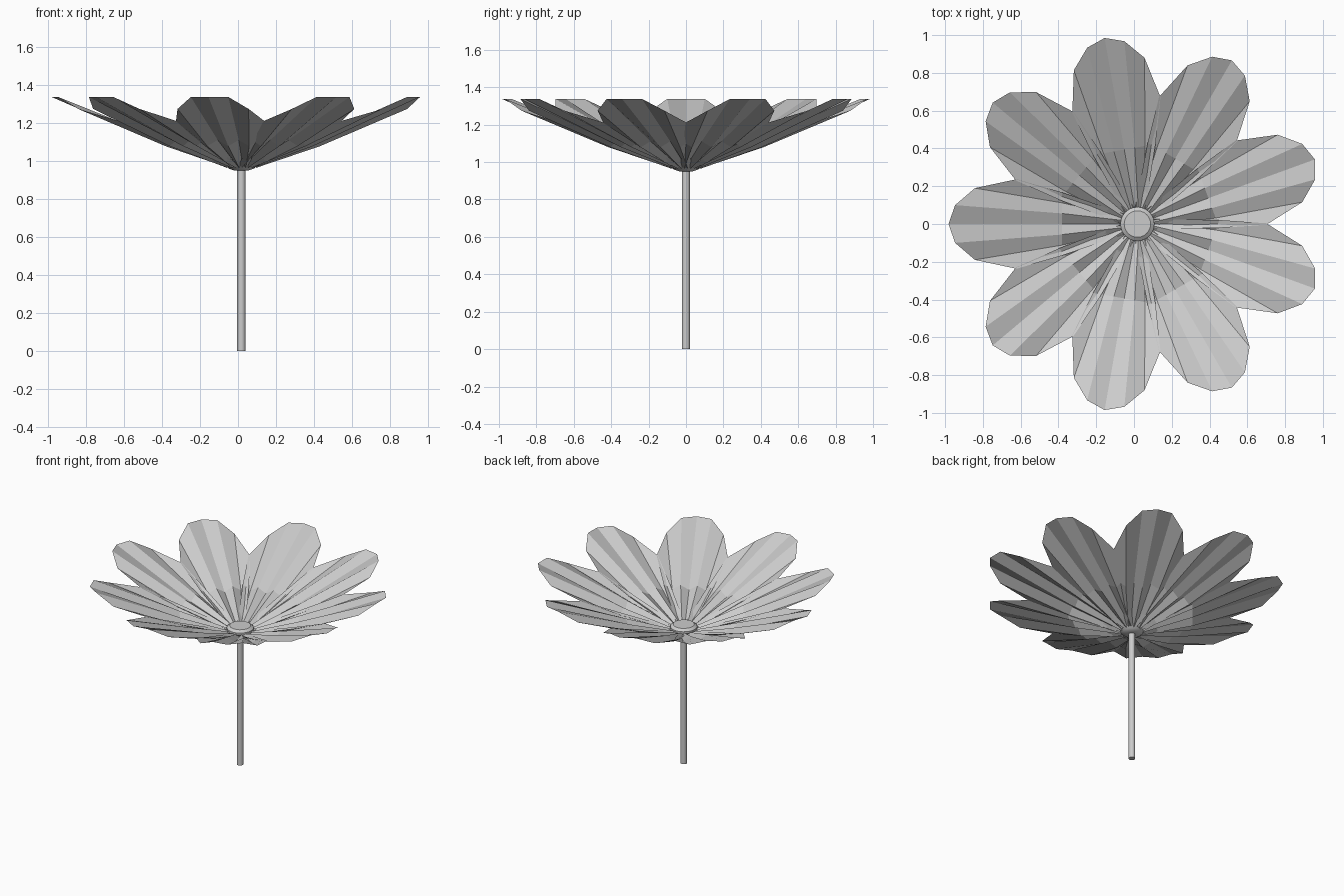
import bpy, bmesh, math

cube = bpy.data.objects.get("Cube")
if cube:
    bpy.data.objects.remove(cube, do_unlink=True)

CENTRE_X = 0.018
PETALS = 9

grey = bpy.data.materials.new("plain grey")
grey.use_nodes = True
colour = (0.6, 0.6, 0.6, 1)
grey.diffuse_color = colour
grey.node_tree.nodes["Principled BSDF"].inputs["Base Color"].default_value = colour


def make_object(name, bm):
    mesh = bpy.data.meshes.new(name)
    bm.to_mesh(mesh)
    bm.free()
    mesh.materials.append(grey)
    obj = bpy.data.objects.new(name, mesh)
    obj.location.x = CENTRE_X
    bpy.context.collection.objects.link(obj)
    return obj


def lathe(name, profile, sides):
    """Closed turned solid from (radius, height) pairs, bottom to top."""
    bm = bmesh.new()
    rings = []
    for r, z in profile:
        rings.append([bm.verts.new((r * math.cos(math.tau * i / sides),
                                    r * math.sin(math.tau * i / sides), z))
                      for i in range(sides)])
    for low, high in zip(rings, rings[1:]):
        for i in range(sides):
            k = (i + 1) % sides
            bm.faces.new((low[i], low[k], high[k], high[i]))
    bm.faces.new(rings[0][::-1])
    bm.faces.new(rings[-1])
    return make_object(name, bm)


# Pleated petal: ridge and valley columns run from the hub to the rim
RIM = [(1.0, 0, 1.338), (0.965, 0.1, 1.338), (0.86, 0.19, 1.275), (0.64, 0.237, 1.21)]


def petal(name, angle):
    bm = bmesh.new()
    columns = []
    for j in range(-3, 4):
        side = -1 if j < 0 else 1
        fold = 1 if j % 2 else -1
        r, w, z = RIM[abs(j)]
        points = [(0.07, 0.018 * j, 0.975 + 0.01 * fold),
                  (0.4, 0.056 * j, 1.095 + 0.016 * fold),
                  (r, side * w, z)]
        columns.append([bm.verts.new(p) for p in points])
    for a, b in zip(columns, columns[1:]):
        for i in range(2):
            bm.faces.new((a[i], a[i + 1], b[i + 1], b[i])[::-1])
    bmesh.ops.recalc_face_normals(bm, faces=bm.faces)
    if sum(f.normal.z for f in bm.faces) < 0:
        bmesh.ops.reverse_faces(bm, faces=bm.faces)
    obj = make_object(name, bm)
    obj.rotation_euler.z = angle
    return obj


for n in range(PETALS):
    petal(f"petal_{n + 1}", math.pi + n * math.tau / PETALS)

# Stem and button-shaped flower centre
stem = lathe("stem", [(0.022, 0), (0.022, 0.97)], 12)
hub = lathe("flower_centre", [(0.035, 0.95), (0.065, 0.96), (0.09, 0.985),
                              (0.09, 1.0), (0.07, 1.015)], 24)
for obj in (stem, hub):
    bpy.ops.object.select_all(action="DESELECT")
    obj.select_set(True)
    bpy.context.view_layer.objects.active = obj
    bpy.ops.object.shade_smooth_by_angle(angle=math.radians(35))
